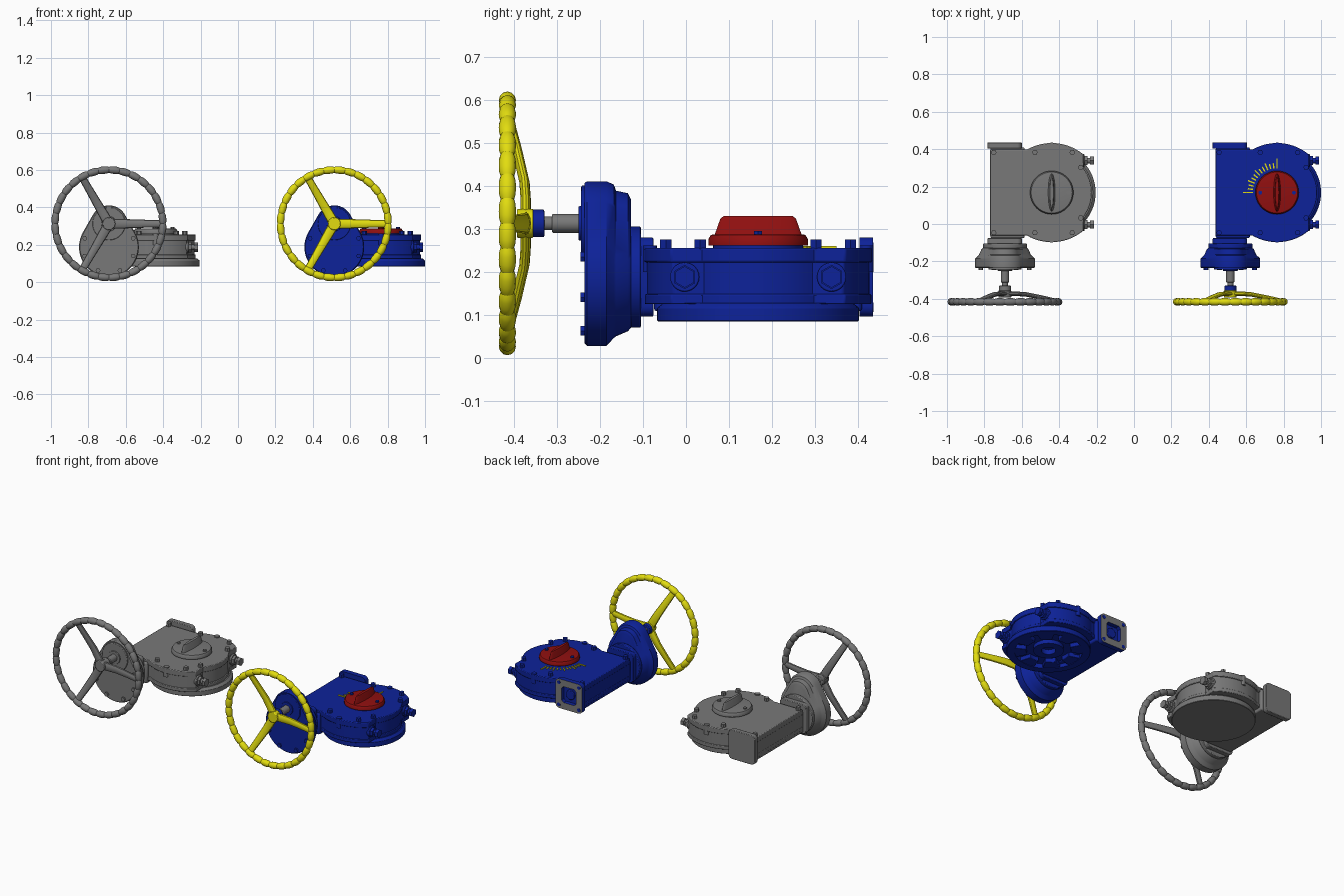
import bpy, bmesh
from math import sin, cos, pi, asin, radians, atan2, sqrt

if "Cube" in bpy.data.objects:
    bpy.data.objects.remove(bpy.data.objects["Cube"])


def material(name, rgb):
    m = bpy.data.materials.new(name)
    m.use_nodes = True
    m.diffuse_color = (*rgb, 1)
    m.node_tree.nodes["Principled BSDF"].inputs["Base Color"].default_value = (*rgb, 1)
    return m


BLUE = material("blue paint", (0.004, 0.016, 0.32))
GRAY = material("gray metal", (0.19, 0.19, 0.19))
YELLOW = material("yellow paint", (0.76, 0.72, 0.005))
RED = material("red paint", (0.28, 0.005, 0.005))

WX, WZ, SZ = 0.515, 0.188, 0.313      # worm axis x and z, input shaft z
CX, CY = 0.765, 0.168                 # main disc axis
made = []
unit = {"name": "", "dx": 0.0}


def loft(name, rings, mat, cyclic=False, caps=True, bevel=0):
    """Skin a row of equal-length closed rings."""
    bm = bmesh.new()
    vs = [[bm.verts.new(p) for p in r] for r in rings]
    n = len(vs[0])
    pairs = list(zip(vs, vs[1:])) + ([(vs[-1], vs[0])] if cyclic else [])
    for a, b in pairs:
        for i in range(n):
            j = (i + 1) % n
            bm.faces.new((a[i], a[j], b[j], b[i]))
    if caps and not cyclic:
        bm.faces.new(vs[0])
        bm.faces.new(vs[-1])
    bmesh.ops.recalc_face_normals(bm, faces=bm.faces)
    me = bpy.data.meshes.new(name)
    bm.to_mesh(me)
    bm.free()
    me.materials.append(mat)
    ob = bpy.data.objects.new(unit["name"] + "_" + name, me)
    ob.location.x = unit["dx"]
    bpy.context.collection.objects.link(ob)
    if bevel:
        b = ob.modifiers.new("bevel", "BEVEL")
        b.width, b.segments, b.limit_method = bevel, 2, "ANGLE"
        b.angle_limit = radians(40)
    made.append(ob)
    return ob


def at(pts, w, axis):
    """Place a flat outline at depth w along an axis."""
    if axis == "z":
        return [(u, v, w) for u, v in pts]
    if axis == "y":
        return [(u, w, v) for u, v in pts]
    return [(w, u, v) for u, v in pts]


def arc(c, r, a0, a1, n):
    a0, a1 = radians(a0), radians(a1)
    return [(c[0] + r * cos(a0 + (a1 - a0) * i / n), c[1] + r * sin(a0 + (a1 - a0) * i / n))
            for i in range(n + 1)]


def circle(c, r, n=48, turn=0):
    return arc(c, r, turn, turn + 360, n)[:-1]


def prism(name, pts, a, b, axis, mat, bevel=0):
    return loft(name, [at(pts, a, axis), at(pts, b, axis)], mat, bevel=bevel)


def rounded(c, w, h, r, n=6):
    pts = []
    for k, (sx, sy) in enumerate(((1, 1), (-1, 1), (-1, -1), (1, -1))):
        pts += arc((c[0] + sx * (w - r), c[1] + sy * (h - r)), r, 90 * k, 90 * k + 90, n)
    return pts


def lobed(ra, rb):
    """Large gear circle joined by tangents to the small pinion circle."""
    t = asin((ra - rb) / (SZ - WZ)) * 180 / pi
    return arc((WX, SZ), rb, t, 180 - t, 20) + arc((WX, WZ), ra, 180 - t, 360 + t, 32)


def rect(x0, x1, y0, y1):
    return [(x0, y0), (x1, y0), (x1, y1), (x0, y1)]


def body_outline(g):
    """Disc and worm box seen from above, grown by g."""
    c = (CX, CY)
    pts = arc(c, 0.265 + g, -120, -50, 16)
    pts += arc(c, 0.214 + g, -37.5, 37.5, 16)
    pts += arc(c, 0.265 + g, 50, 120, 16)
    return pts + [(0.435 - g, CY + 0.23 + g), (0.435 - g, CY - 0.23 - g)]


def handwheel(mat):
    # Rim with moulded finger grips
    n, m, grips = 192, 12, 32
    rings = []
    for i in range(n):
        a = 2 * pi * i / n
        t = 0.0155 + 0.0045 * sqrt(abs(sin(a * grips / 2)))
        rings.append([((WX + (0.288 + t * cos(b)) * cos(a)), -0.416 + t * sin(b),
                       SZ + (0.288 + t * cos(b)) * sin(a))
                      for b in (2 * pi * j / m for j in range(m))])
    loft("wheel_rim", rings, mat, cyclic=True)
    # Three dished spokes
    for k in range(3):
        a = 2 * pi * k / 3
        rings = []
        for r, y, w in ((0, -0.373, 0.027), (0.06, -0.373, 0.026), (0.11, -0.376, 0.024),
                        (0.2, -0.394, 0.021), (0.285, -0.414, 0.019)):
            sect = [(w * cos(2 * pi * j / 12), 0.012 * sin(2 * pi * j / 12)) for j in range(12)]
            rings.append([(WX + r * cos(a) - u * sin(a), y + v, SZ + r * sin(a) + u * cos(a))
                          for u, v in sect])
        loft("wheel_spoke", rings, mat)
    prism("wheel_hub", circle((WX, SZ), 0.034), -0.394, -0.355, "y", mat, 0.004)


def build(name, dx, paint, wheel, knob, detailed):
    unit.update(name=name, dx=dx)
    handwheel(wheel)

    # Input shaft and collar
    prism("shaft_collar", circle((WX, SZ), 0.032), -0.358, -0.33, "y", paint, 0.003)
    prism("shaft_neck", circle((WX, SZ), 0.016), -0.335, -0.31, "y", GRAY)
    prism("input_shaft", circle((WX, SZ), 0.022), -0.312, -0.22, "y", GRAY, 0.003)

    # Reduction gear housing
    steps = ((-0.236, 0.155, 0.094), (-0.23, 0.16, 0.098), (-0.185, 0.16, 0.098),
             (-0.168, 0.142, 0.09), (-0.163, 0.138, 0.076), (-0.135, 0.126, 0.07),
             (-0.128, 0.118, 0.055))
    loft("gear_housing", [at(lobed(a, b), y, "y") for y, a, b in steps], paint)
    prism("pinion_cover", circle((WX, SZ), 0.088), -0.244, -0.23, "y", paint, 0.003)
    prism("shaft_boss", circle((WX, SZ), 0.04), -0.25, -0.24, "y", paint, 0.002)
    prism("housing_neck", circle((WX, WZ), 0.118), -0.13, -0.105, "y", paint, 0.004)
    for a in (160, 200, 245, 295, 340, 20):
        c = (WX + 0.138 * cos(radians(a)), WZ + 0.138 * sin(radians(a)))
        prism("housing_bolt", circle(c, 0.013, 6), -0.246, -0.23, "y", paint)

    # Worm box with end flanges
    prism("worm_box", rect(0.437, 0.62, -0.075, 0.41), 0.108, 0.24, "z", paint, 0.008)
    flange = rounded((WX - 0.002, WZ), 0.092, 0.092, 0.025)
    prism("front_flange", flange, -0.107, -0.076, "y", paint, 0.003)
    if detailed:
        # Open flange with bare machined face
        hole = [(WX - 0.002 + 0.062 * cos(t), WZ + 0.062 * sin(t))
                for t in (atan2(v - WZ, u - WX + 0.002) for u, v in flange)]
        ob = loft("back_flange", [at(flange, 0.404, "y"), at(flange, 0.435, "y"),
                                  at(hole, 0.435, "y"), at(hole, 0.408, "y")], paint)
        ob.data.materials.append(GRAY)
        for p in ob.data.polygons:
            if p.normal.y > 0.9 and p.center.y > 0.43:
                p.material_index = 1
        prism("worm_end", circle((WX, WZ), 0.03, 24), 0.405, 0.42, "y", paint, 0.003)
        for sx in (-1, 1):
            for sz in (-1, 1):
                c = (WX - 0.002 + sx * 0.07, WZ + sz * 0.07)
                prism("flange_hole", circle(c, 0.011, 16), 0.43, 0.4365, "y", paint)
    else:
        prism("back_flange", flange, 0.404, 0.435, "y", paint, 0.003)

    # Main case and lid
    prism("main_case", body_outline(-0.006), 0.125, 0.225, "z", paint, 0.004)
    prism("case_lid", body_outline(0), 0.222, 0.256, "z", paint, 0.004)
    prism("case_skirt", body_outline(-0.001), 0.125, 0.148, "z", paint, 0.003)
    for x, y in ((0.455, 0.215), (0.675, 0.215), (0.875, 0.215), (0.92, 0.135)):
        for s in (-1, 1):
            prism("lid_bolt", circle((x, CY + s * y), 0.015, 6), 0.25, 0.275, "z", paint)
    for s in (-1, 1):
        prism("lid_lug", circle((CX, CY + s * 0.252), 0.016, 16), 0.2, 0.262, "z", paint)

    # Travel stop screws
    for s in (-1, 1):
        c = (CY + s * 0.171, WZ)
        prism("stop_boss", circle(c, 0.034, 24), 0.915, 0.94, "x", paint, 0.003)
        prism("stop_nut", circle(c, 0.028, 6, 30), 0.938, 0.956, "x", paint)
        prism("stop_stud", circle(c, 0.015, 20), 0.95, 0.975, "x", paint)
        prism("stop_head", circle(c, 0.025, 6, 30), 0.97, 0.99, "x", paint)

    # Mounting base
    c = (CX, CY)
    outer = [(0.22, 0.128), (0.233, 0.118), (0.235, 0.115), (0.235, 0.087), (0.233, 0.085)]
    if detailed:
        outer += [(0.19, 0.085), (0.19, 0.113), (0.085, 0.113), (0.085, 0.09),
                  (0.04, 0.09), (0.04, 0.12)]
    loft("mounting_base", [at(circle(c, r, 64), z, "z") for r, z in outer], paint)
    if detailed:
        for k in range(8):
            a = 45 * k
            wedge = arc(c, 0.193, a - 15, a + 15, 6) + arc(c, 0.125, a + 14, a - 14, 6)
            prism("base_pad", wedge, 0.088, 0.118, "z", paint, 0.003)

    # Position indicator
    prism("indicator_seat", circle(c, 0.105), 0.25, 0.264, "z", paint)
    loft("indicator_disc", [at(circle(c, r, 64), z, "z") for r, z in
                            ((0.116, 0.262), (0.116, 0.276), (0.11, 0.286), (0.105, 0.287))], knob)
    grip = []
    for z, l, w in ((0.282, 0.103, 0.022), (0.29, 0.1, 0.017), (0.324, 0.088, 0.013),
                    (0.33, 0.08, 0.009)):
        grip.append([(CX + w * sin(t), CY + l * cos(t), z)
                     for t in (2 * pi * i / 32 for i in range(32))])
    loft("indicator_grip", grip, knob)
    for s in (-1, 1):
        prism("indicator_screw", circle((CX + s * 0.09, CY), 0.011, 6), 0.28, 0.295, "z", paint)

    # Painted travel scale
    if detailed:
        for k in range(13):
            a = radians(90 + 7.5 * k)
            r1 = 0.182 if k % 12 == 0 else 0.168 if k % 3 == 0 else 0.158
            w = 0.0035
            tick = [(CX + r * cos(a) - u * sin(a), CY + r * sin(a) + u * cos(a))
                    for r, u in ((0.13, -w), (r1, -w), (r1, w), (0.13, w))]
            prism("scale_tick", tick, 0.254, 0.2605, "z", YELLOW)


build("painted", 0, BLUE, YELLOW, RED, True)
build("bare", -1.205, GRAY, GRAY, GRAY, False)

# Smooth round surfaces, keep edges crisp
bpy.ops.object.select_all(action="DESELECT")
for ob in made:
    ob.select_set(True)
bpy.context.view_layer.objects.active = made[0]
bpy.ops.object.shade_smooth_by_angle(angle=radians(32))
